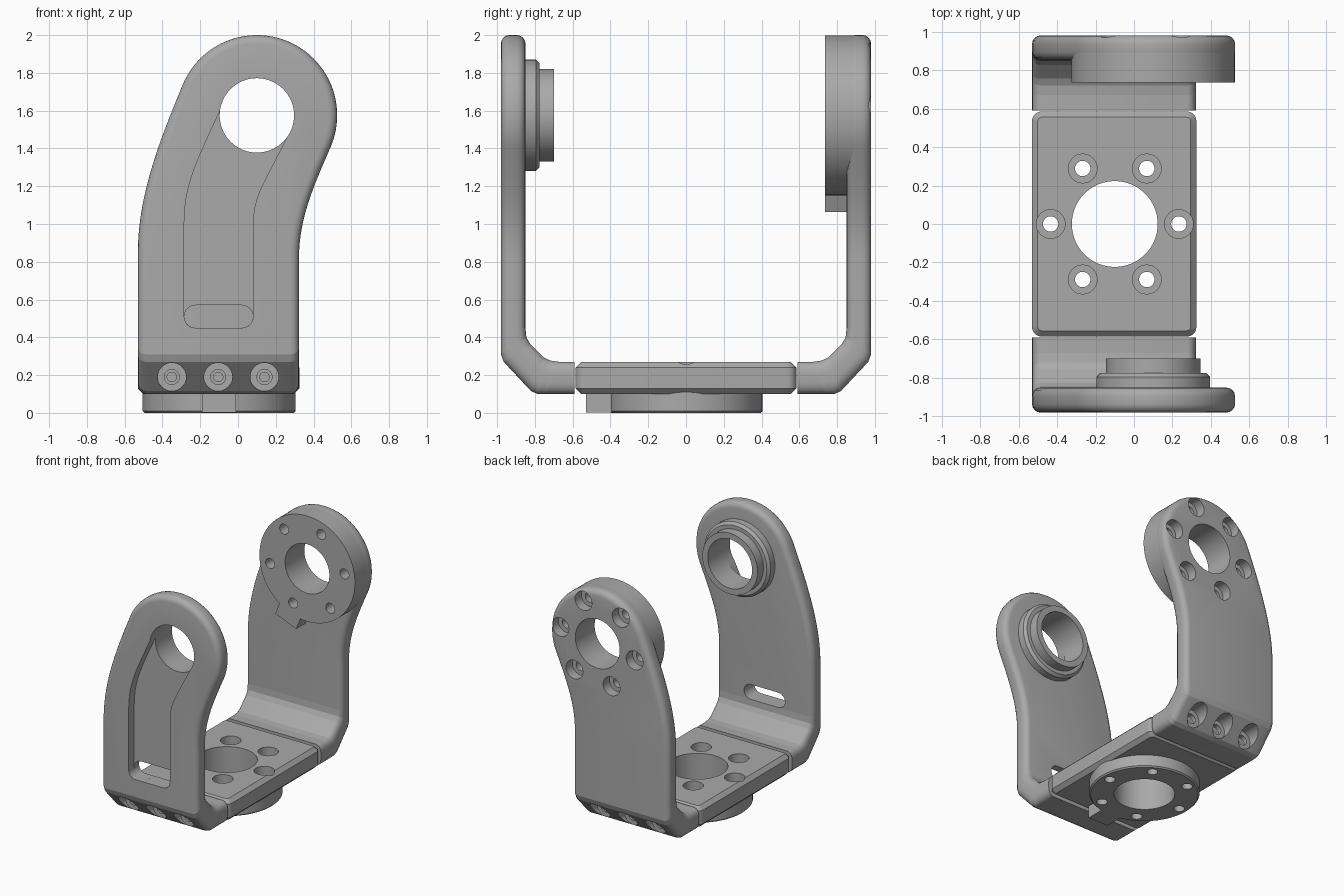
import bpy, bmesh, math
from math import cos, sin, radians
from mathutils import Vector
from mathutils.geometry import interpolate_bezier

if "Cube" in bpy.data.objects:
    bpy.data.objects.remove(bpy.data.objects["Cube"], do_unlink=True)

grey = bpy.data.materials.new("satin_grey")
grey.use_nodes = True
COLOUR = (0.4, 0.4, 0.4, 1)
grey.diffuse_color = COLOUR
grey.node_tree.nodes["Principled BSDF"].inputs["Base Color"].default_value = COLOUR

PIVOT = (0.1, 1.575)      # x, z of the arm bore
BASE = (-0.1, 0.0)        # x, y of the base bore
BOLTS = [60 * k for k in range(6)]
BOLT_R = 0.333
TILT = 8


def finish(bm, name):
    bmesh.ops.recalc_face_normals(bm, faces=bm.faces)
    mesh = bpy.data.meshes.new(name)
    bm.to_mesh(mesh)
    bm.free()
    mesh.materials.append(grey)
    obj = bpy.data.objects.new(name, mesh)
    bpy.context.collection.objects.link(obj)
    return obj


def lathe(name, steps, centre, axis, n=64):
    """Solid of revolution from (radius, height) steps along y or z."""
    bm = bmesh.new()
    rings = []
    for r, h in steps:
        ring = []
        for i in range(n):
            a = 2 * math.pi * i / n
            u, v = centre[0] + r * cos(a), centre[1] + r * sin(a)
            ring.append(bm.verts.new((u, h, v) if axis == "y" else (u, v, h)))
        rings.append(ring)
    for a, b in zip(rings, rings[1:]):
        for i in range(n):
            j = (i + 1) % n
            bm.faces.new((a[i], a[j], b[j], b[i]))
    bm.faces.new(rings[0])
    bm.faces.new(rings[-1])
    return finish(bm, name)


def prism(name, points, h0, h1, axis):
    """Extrude a flat outline along y or z."""
    bm = bmesh.new()
    place = lambda p, h: (p[0], h, p[1]) if axis == "y" else (p[0], p[1], h)
    face = bm.faces.new([bm.verts.new(place(p, h0)) for p in points])
    new = bmesh.ops.extrude_face_region(bm, geom=[face])["geom"]
    move = Vector(place((0, 0), h1 - h0))
    bmesh.ops.translate(bm, vec=move, verts=[v for v in new if isinstance(v, bmesh.types.BMVert)])
    return finish(bm, name)


def boolean(obj, others, operation="DIFFERENCE"):
    bpy.context.view_layer.objects.active = obj
    for other in others:
        mod = obj.modifiers.new("cut", "BOOLEAN")
        mod.operation, mod.solver, mod.object = operation, "EXACT", other
        bpy.ops.object.modifier_apply(modifier=mod.name)


def discard(objs):
    for o in objs:
        bpy.data.objects.remove(o, do_unlink=True)


def bezier(a, b, c, d, n):
    pts = interpolate_bezier(*[Vector((*p, 0)) for p in (a, b, c, d)], n)
    return [(p.x, p.y) for p in pts]


def arc(c, r, a0, a1, n):
    angles = [radians(a0 + (a1 - a0) * i / n) for i in range(n + 1)]
    return [(c[0] + r * cos(a), c[1] + r * sin(a)) for a in angles]


def polar(c, r, deg):
    return (c[0] + r * cos(radians(deg)), c[1] + r * sin(radians(deg)))


def tab_points(c, deg, half, r0, r1):
    d = Vector((cos(radians(deg)), sin(radians(deg))))
    side = Vector((-d.y, d.x)) * half
    c = Vector(c)
    return [c + d * r0 - side, c + d * r1 - side, c + d * r1 + side, c + d * r0 + side]


# Arm silhouette: straight sides curving up into a round head
LOW = 0.5
outline = [(-0.53, LOW), (0.323, LOW)]
outline += bezier((0.323, 0.82), (0.323, 1.03), (0.4, 1.2), polar(PIVOT, 0.425, -22), 16)
outline += arc(PIVOT, 0.425, -22, 158, 48)[1:]
outline += bezier(polar(PIVOT, 0.425, 158), (-0.416, 1.44), (-0.53, 1.15), (-0.53, 0.85), 16)[1:]

# Foot path: (outer y, outer z, inner y, inner z)
FOOT = [(0.98, 0.45, 0.85, 0.45), (0.98, 0.31, 0.845, 0.4), (0.965, 0.27, 0.825, 0.365),
        (0.82, 0.115, 0.755, 0.295), (0.785, 0.1, 0.72, 0.277), (0.74, 0.1, 0.67, 0.27),
        (0.59, 0.1, 0.59, 0.27)]


def arm(name, s):
    """Rounded arm plate whose lower section is swept round into the foot."""
    bm = bmesh.new()
    face = bm.faces.new([bm.verts.new((x, s * 0.98, z)) for x, z in outline])
    new = bmesh.ops.extrude_face_region(bm, geom=[face], use_keep_orig=True)["geom"]
    bmesh.ops.translate(bm, vec=(0, -s * 0.13, 0), verts=[v for v in new if isinstance(v, bmesh.types.BMVert)])
    bmesh.ops.recalc_face_normals(bm, faces=bm.faces)
    rim = [e for e in bm.edges if abs(e.verts[0].co.y - e.verts[1].co.y) < 1e-4
           and max(v.co.z for v in e.verts) > LOW + 1e-4]
    bmesh.ops.bevel(bm, geom=rim, offset=0.045, segments=4, profile=0.5, affect="EDGES")
    bottom = [f for f in bm.faces if all(abs(v.co.z - LOW) < 1e-4 for v in f.verts)][0]
    for oy, oz, iy, iz in FOOT:
        depth = {}
        verts = list(bottom.verts)
        ts = [v.index for v in verts]
        t_old = arm.t if arm.t else [(0.98 - abs(v.co.y)) / 0.13 for v in verts]
        ref = {v.co.copy().freeze(): t for v, t in zip(verts, t_old)}
        new = bmesh.ops.extrude_face_region(bm, geom=[bottom])["geom"]
        bottom = [g for g in new if isinstance(g, bmesh.types.BMFace)][0]
        arm.t = []
        for v in bottom.verts:
            t = ref[v.co.copy().freeze()]
            arm.t.append(t)
            v.co.y, v.co.z = s * (oy + (iy - oy) * t), oz + (iz - oz) * t
    arm.t = None
    obj = finish(bm, name)
    # Counterbored screw holes in the corner
    screws = [lathe("screw_cutter", [(0.075, s * 1.1), (0.075, s * 0.82), (0.04, s * 0.82),
              (0.04, s * 0.7), (0.025, s * 0.7), (0.025, s * 0.5)], (x, 0.19), "y", 32)
              for x in (-0.35, -0.105, 0.14)]
    boolean(obj, screws)
    discard(screws)
    return obj


arm.t = None
front_arm = arm("front_arm", -1)
back_arm = arm("back_arm", 1)

# Front bearing collar
collar = lathe("bearing_collar", [(0.295, -0.87), (0.295, -0.795), (0.275, -0.775),
               (0.245, -0.775), (0.245, -0.7)], PIVOT, "y")
# Back mounting boss with its locating tab
boss = lathe("mounting_boss", [(0.424, 0.735), (0.424, 0.92)], PIVOT, "y", 96)
boss_tab = prism("boss_tab", tab_points(PIVOT, 248, 0.1, 0.34, 0.51), 0.736, 0.87, "y")
boolean(boss, [boss_tab], "UNION")
# Pivot bore through both arms
bore = lathe("bore_cutter", [(0.197, -1.2), (0.197, 1.2)], PIVOT, "y")
for part in (front_arm, back_arm, collar, boss):
    boolean(part, [bore])

# Cable channel and slot in the front arm
channel_pts = arc((-0.225, 0.51), 0.06, 180, 270, 6) + arc((0.02, 0.51), 0.06, 270, 360, 6)
channel_pts += bezier((0.08, 1.0), (0.08, 1.15), (0.13, 1.2), (0.28, 1.5), 10)
channel_pts += [(0.1, 1.6)]
channel_pts += bezier((-0.095, 1.6), (-0.23, 1.31), (-0.285, 1.2), (-0.285, 1.0), 10)
channel = prism("channel_cutter", channel_pts, -1.1, -0.91, "y")
slot_pts = arc((-0.225, 0.51), 0.0599, 90, 270, 12) + arc((0.02, 0.51), 0.0599, 270, 450, 12)
slot = prism("slot_cutter", slot_pts, -1.05, -0.7, "y")
boolean(front_arm, [channel, slot])

# Bolt circle in the back head
head_bolts = [lathe("bolt_cutter", [(0.075, 1.1), (0.075, 0.9), (0.04, 0.9), (0.04, 0.6)],
              polar(PIVOT, BOLT_R, a + TILT), "y", 32) for a in BOLTS]
boolean(back_arm, head_bolts)
boolean(boss, head_bolts)

# Base plate with rounded corners and chamfered rims
bm = bmesh.new()
bmesh.ops.create_cube(bm, size=1)
for v in bm.verts:
    v.co = Vector((-0.103 + v.co.x * 0.855, v.co.y * 1.17, 0.185 + v.co.z * 0.17))
upright = [e for e in bm.edges if abs(e.verts[0].co.z - e.verts[1].co.z) > 0.1]
bmesh.ops.bevel(bm, geom=upright, offset=0.05, segments=5, profile=0.5, affect="EDGES")
rims = [e for e in bm.edges if abs(e.verts[0].co.z - e.verts[1].co.z) < 0.01]
bmesh.ops.bevel(bm, geom=rims, offset=0.03, segments=1, affect="EDGES")
plate = finish(bm, "base_plate")

# Base disc with its locating tab
disc = lathe("base_disc", [(0.395, 0), (0.405, 0.01), (0.405, 0.11)], BASE, "z", 96)
disc_tab = prism("disc_tab", tab_points(BASE, 270, 0.09, 0.34, 0.53), 0.001, 0.105, "z")
boolean(disc, [disc_tab], "UNION")
base_bore = lathe("base_bore_cutter", [(0.223, -0.5), (0.223, 0.5)], BASE, "z")
base_bolts = [lathe("base_bolt_cutter", [(0.075, 0.5), (0.075, 0.19), (0.04, 0.19), (0.04, -0.3)],
              polar(BASE, BOLT_R, a), "z", 32) for a in BOLTS]
for part in (plate, disc):
    boolean(part, [base_bore] + base_bolts)

discard([boss_tab, disc_tab, bore, channel, slot, base_bore] + head_bolts + base_bolts)

# Smooth curved surfaces, keep machined edges crisp
bpy.ops.object.select_all(action="DESELECT")
for part in (front_arm, back_arm, collar, boss, plate, disc):
    part.select_set(True)
    bpy.context.view_layer.objects.active = part
bpy.ops.object.shade_smooth_by_angle(angle=radians(32))
